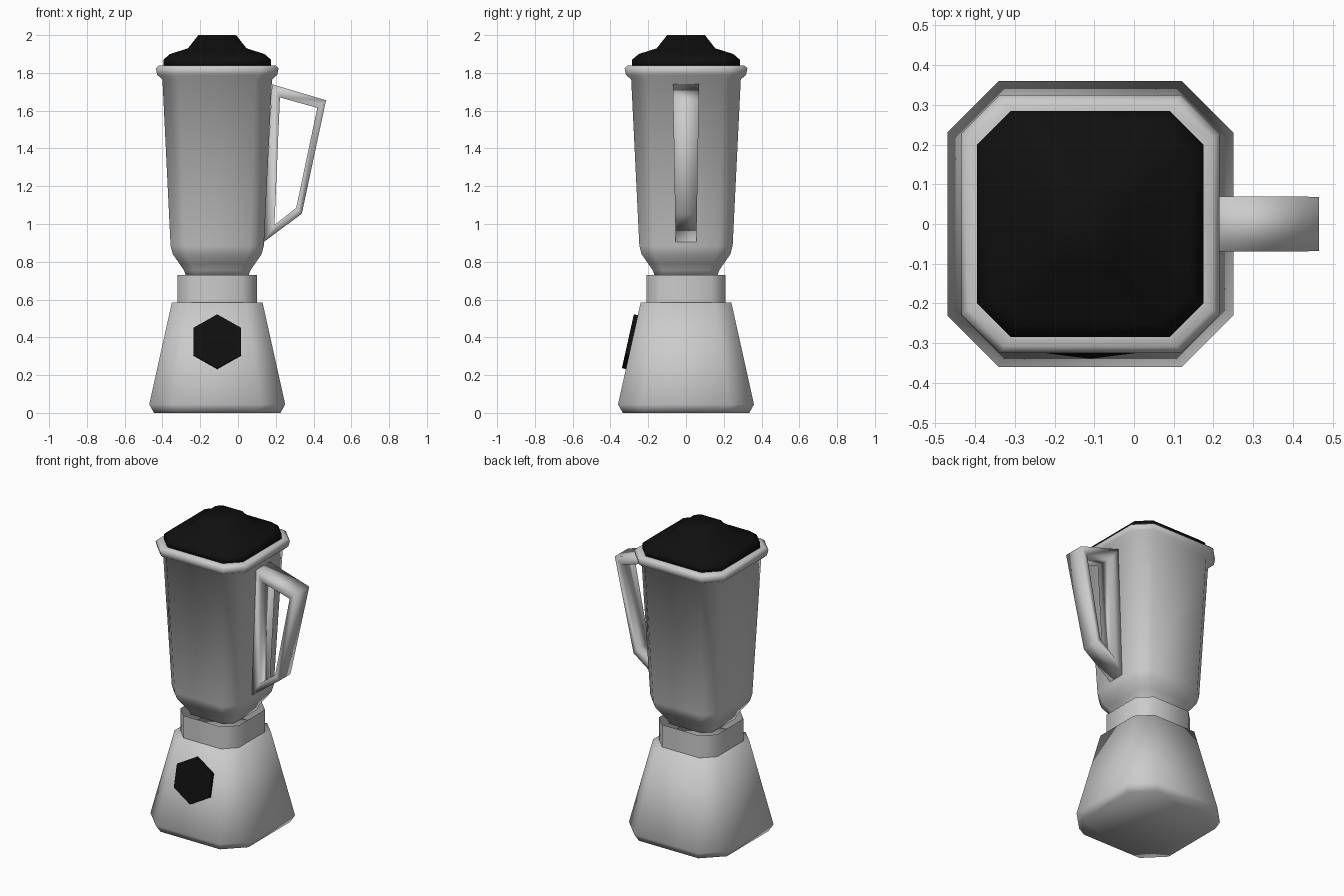
import bpy, bmesh, math
from mathutils import Vector

if "Cube" in bpy.data.objects:
    bpy.data.objects.remove(bpy.data.objects["Cube"])

CX = -0.11  # axis of the body

black = bpy.data.materials.new("black_plastic")
black.diffuse_color = (0.005, 0.005, 0.005, 1)
black.use_nodes = True
black.node_tree.nodes["Principled BSDF"].inputs["Base Color"].default_value = black.diffuse_color


def finish(name, bm, mat=None, smooth=True):
    mesh = bpy.data.meshes.new(name)
    bm.to_mesh(mesh)
    bm.free()
    obj = bpy.data.objects.new(name, mesh)
    bpy.context.collection.objects.link(obj)
    for p in mesh.polygons:
        p.use_smooth = smooth
    if mat:
        mesh.materials.append(mat)
    return obj


def loft(name, profile, chamfer, bottom=True, top=True, inward=False, mat=None):
    """Stack chamfered squares; profile is a list of (half width, z)."""
    bm = bmesh.new()
    rings = []
    for h, z in profile:
        c = h * (1 - chamfer)
        pts = [(h, -c), (h, c), (c, h), (-c, h), (-h, c), (-h, -c), (-c, -h), (c, -h)]
        rings.append([bm.verts.new((CX + x, y, z)) for x, y in pts])
    for a, b in zip(rings, rings[1:]):
        for i in range(8):
            j = (i + 1) % 8
            bm.faces.new((a[i], a[j], b[j], b[i]))
    if bottom:
        bm.faces.new(rings[0][::-1])
    if top:
        bm.faces.new(rings[-1])
    if inward:
        bmesh.ops.reverse_faces(bm, faces=bm.faces[:])
    return finish(name, bm, mat)


# Motor base and the open socket wall the jar sits in
loft("motor_base", [(0.335, 0), (0.36, 0.045), (0.24, 0.585)], 0.36)
loft("jar_socket", [(0.21, 0.585), (0.21, 0.73)], 0.36,
     bottom=False, top=False, inward=True)

# Jar with narrow foot and flared rim
loft("jar", [(0.165, 0.725), (0.176, 0.755), (0.2, 0.79), (0.235, 0.84), (0.247, 0.885),
             (0.29, 1.765), (0.318, 1.79), (0.325, 1.825), (0.308, 1.84), (0.28, 1.84)],
     0.3, top=False)

# Stepped lid
loft("lid", [(0.285, 1.835), (0.285, 1.87), (0.25, 1.9), (0.155, 1.93), (0.1, 2.0)],
     0.3, mat=black)

# Handle: four-cornered frame, slightly wider towards the top
outer = [(0.18, 1.74), (0.466, 1.655), (0.338, 1.055), (0.137, 0.905)]
inner = [(0.222, 1.67), (0.42, 1.615), (0.308, 1.085), (0.193, 0.995)]
bm = bmesh.new()
loops = []
for pts, side in ((outer, -1), (outer, 1), (inner, 1), (inner, -1)):
    loops.append([bm.verts.new((x, side * (0.055 + 0.015 * (z - 0.9) / 0.84), z))
                  for x, z in pts])
for k in range(4):
    a, b = loops[k], loops[(k + 1) % 4]
    for i in range(4):
        j = (i + 1) % 4
        bm.faces.new((a[i], a[j], b[j], b[i]))
bmesh.ops.recalc_face_normals(bm, faces=bm.faces[:])
finish("handle", bm)

# Hexagonal control knob lying on the sloping front
bm = bmesh.new()
bmesh.ops.create_cone(bm, cap_ends=True, segments=6, radius1=0.146, radius2=0.146, depth=0.03)
knob = finish("control_knob", bm, black, smooth=False)
corner = knob.data.vertices[0].co
spin = math.pi / 2 - math.atan2(corner.y, corner.x)
for v in knob.data.vertices:
    x, y = v.co.x, v.co.y
    v.co = Vector((x * math.cos(spin) - y * math.sin(spin),
                   x * math.sin(spin) + y * math.cos(spin), v.co.z))
knob.rotation_euler = (math.pi / 2 - math.atan2(0.12, 0.54), 0, 0)
knob.location = (CX, -0.293, 0.376)
